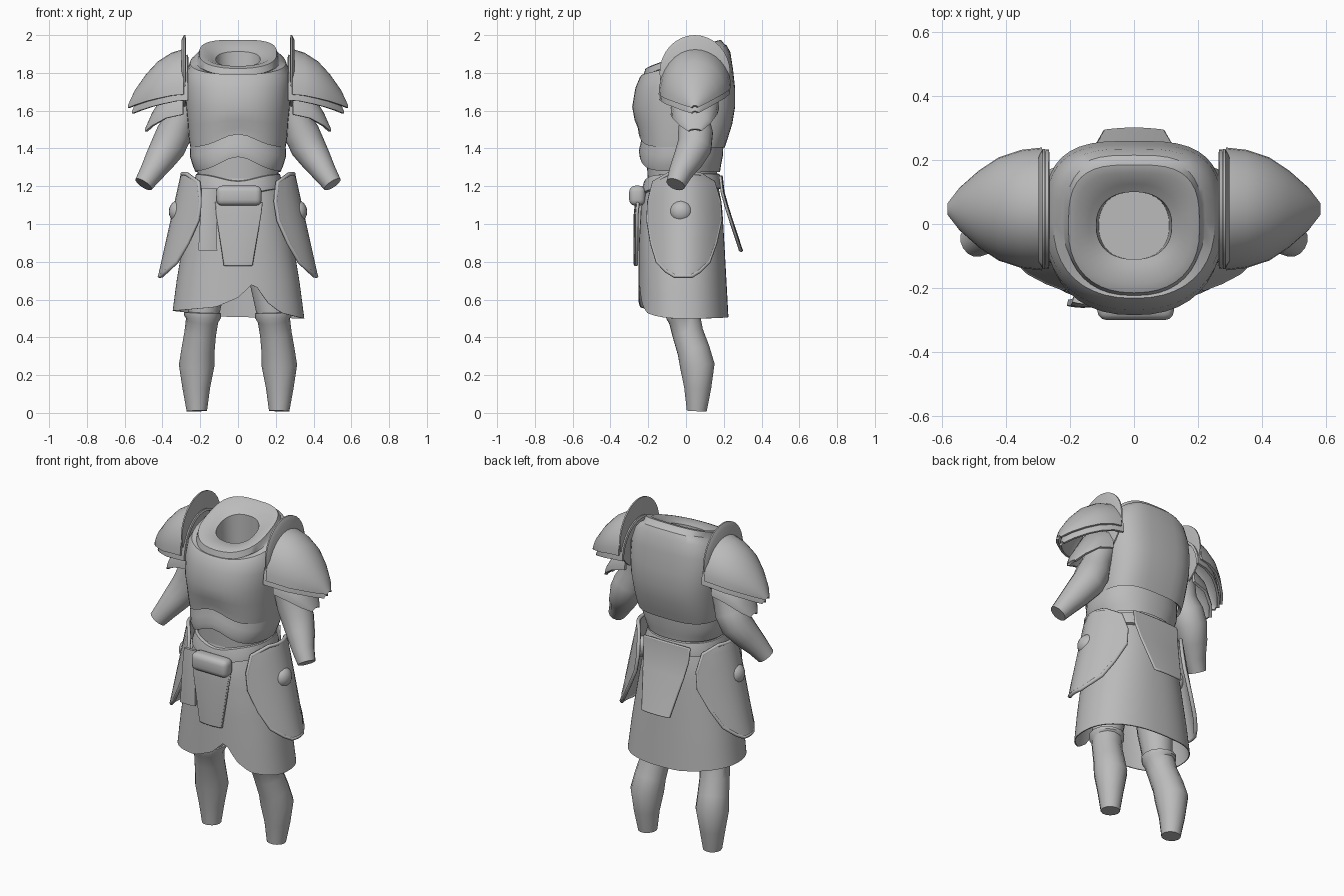
import bpy, bmesh, math
from mathutils import Vector

if "Cube" in bpy.data.objects:
    bpy.data.objects.remove(bpy.data.objects["Cube"])

grey = bpy.data.materials.new("plain_grey")
grey.diffuse_color = (0.5, 0.5, 0.5, 1)
grey.use_nodes = True
grey.node_tree.nodes["Principled BSDF"].inputs["Base Color"].default_value = grey.diffuse_color


def lerp(table, t):
    """Piecewise linear lookup in a list of rising (t, value) pairs."""
    for (a, va), (b, vb) in zip(table, table[1:]):
        if t <= b:
            f = max(0, (t - a) / (b - a))
            return va + (vb - va) * f
    return table[-1][1]


def finish(obj, angle=40):
    obj.data.materials.append(grey)
    bpy.ops.object.select_all(action='DESELECT')
    obj.select_set(True)
    bpy.context.view_layer.objects.active = obj
    for m in list(obj.modifiers):
        bpy.ops.object.modifier_apply(modifier=m.name)
    bpy.ops.object.shade_smooth_by_angle(angle=math.radians(angle))


def surface(name, rows, closed=False, caps=(False, False), thick=0, angle=40):
    """Skin a list of point rows; optionally closed around, capped, thickened."""
    bm = bmesh.new()
    vs = [[bm.verts.new(p) for p in r] for r in rows]
    n = len(rows[0])
    for a, b in zip(vs, vs[1:]):
        for i in range(n if closed else n - 1):
            j = (i + 1) % n
            bm.faces.new((a[i], a[j], b[j], b[i]))
    for on, r in zip(caps, (vs[0], vs[-1])):
        if on:
            bm.faces.new(r)
    bmesh.ops.recalc_face_normals(bm, faces=bm.faces)
    me = bpy.data.meshes.new(name)
    bm.to_mesh(me)
    bm.free()
    obj = bpy.data.objects.new(name, me)
    bpy.context.collection.objects.link(obj)
    if thick:
        m = obj.modifiers.new("thickness", 'SOLIDIFY')
        m.thickness, m.offset = thick, 0
    finish(obj, angle)
    return obj


def ring(z, w, yf, yb, tilt=0, arch=0, n=40, pb=2.3):
    """Rounded body section; arch lifts the middle of the front, pb squares the back."""
    pts = []
    for i in range(n):
        a = math.tau * i / n
        c, s = math.cos(a), math.sin(a)
        p = pb if s > 0 else 2.3
        x = w * math.copysign(abs(c) ** (2 / p), c)
        y = (yf + yb) / 2 + (yb - yf) / 2 * math.copysign(abs(s) ** (2 / p), s)
        lift = arch * math.exp(-(x / 0.13) ** 2) if s < 0 else 0
        pts.append((x, y, z + tilt * y + lift))
    return pts


def limb(name, stations, side, n=14):
    """Tube through (x, y, z, radius) stations, cut square to its path."""
    cs = [Vector((side * x, y, z)) for x, y, z, r in stations]
    rows = []
    for i, c in enumerate(cs):
        d = (cs[min(i + 1, len(cs) - 1)] - cs[max(i - 1, 0)]).normalized()
        u = d.cross(Vector((0, 1, 0))).normalized()
        v = d.cross(u)
        r = stations[i][3]
        rows.append([c + r * (u * math.cos(math.tau * k / n) + v * math.sin(math.tau * k / n))
                     for k in range(n)])
    surface(name, rows, True, (True, True))


def rim(name, rows, r):
    """Rounded edging around an open grid of points."""
    path = rows[0] + [q[-1] for q in rows[1:]] + rows[-1][-2::-1] + [q[0] for q in rows[-2:0:-1]]
    cu = bpy.data.curves.new(name, 'CURVE')
    cu.dimensions, cu.bevel_depth, cu.bevel_resolution = '3D', r, 1
    sp = cu.splines.new('POLY')
    sp.points.add(len(path) - 1)
    for q, p in zip(sp.points, path):
        q.co = (*p, 1)
    sp.use_cyclic_u = True
    cu.materials.append(grey)
    bpy.context.collection.objects.link(bpy.data.objects.new(name, cu))


# torso: undershirt, belly plate, breastplate with tilted collar and neck hole
surface("undershirt", [ring(1.18, .21, -.2, .165), ring(1.28, .215, -.205, .165),
                       ring(1.45, .235, -.215, .19)], True, (True, True))
surface("belly_plate", [ring(1.285, .215, -.215, .17, 0, .08), ring(1.275, .225, -.245, .18, 0, .08),
                        ring(1.31, .24, -.25, .185, 0, .08), ring(1.36, .255, -.24, .195, 0, .07),
                        ring(1.45, .25, -.23, .2, 0, .05)], True)
breast = [
    (1.42, .235, -.22, .19, 0, .07), (1.405, .252, -.25, .205, 0, .07),
    (1.45, .26, -.255, .22, 0, .06), (1.53, .265, -.272, .245, 0, .02),
    (1.62, .275, -.285, .26), (1.72, .28, -.268, .26),
    (1.80, .275, -.245, .248, .1), (1.85, .252, -.232, .235, .25),
    (1.865, .222, -.205, .215, .38), (1.872, .214, -.225, .205, .38),
    (1.905, .205, -.215, .185, .38), (1.908, .18, -.188, .16, .38),
    (1.885, .14, -.13, .125, .38), (1.875, .118, -.11, .1, .38),
    (1.72, .11, -.11, .1)]
surface("breastplate", [ring(*r, pb=2.3 if i > 11 else 3.2) for i, r in enumerate(breast)],
        True, (False, True))

# belt dips at the front
surface("belt", [ring(z, w, -w, w - .045, 0, -.04) for z, w in
                 ((1.27, .2), (1.265, .222), (1.22, .235), (1.19, .238), (1.185, .22))], True)

# wrapped skirt with a notched front hem
front_hem = [(-.35, .54), (-.12, .56), (0, .61), (.09, .69), (.16, .585), (.23, .53), (.345, .5)]
back_hem = [(-.35, .54), (-.1, .51), (.345, .5)]
width = [(.5, .348), (.7, .322), (.9, .288), (1.1, .25), (1.24, .215)]
fronts = [(.5, -.25), (.9, -.246), (1.1, -.235), (1.24, -.2)]
backs = [(.5, .222), (.9, .2), (1.1, .188), (1.24, .16)]
base = ring(0, .348, -.25, .222, n=72)
skirt = []
for k in range(13):
    row = []
    for i, (bx, by, _) in enumerate(base):
        hem = lerp(front_hem if by < -.014 else back_hem, bx)
        z = 1.24 + (hem - 1.24) * k / 12
        row.append(ring(z, lerp(width, z), lerp(fronts, z), lerp(backs, z), n=72)[i])
    skirt.append(row)
surface("skirt", skirt, True, thick=.006)


# hanging plates: rows of (z, left, right, y)
def hanging(name, spec, thick, edge=0, bow=0):
    rows = [[(a + (b - a) * k / 6, y + bow * (k / 3 - 1) ** 2, z) for k in range(7)]
            for z, a, b, y in spec]
    surface(name, rows, thick=thick)
    if edge:
        rim(name + "_rim", rows, edge)


hanging("front_tabard", [(1.11, -.115, .125, -.262), (1.05, -.108, .115, -.268),
                         (.785, -.07, .072, -.268)], .018, .008, .008)
hanging("side_strap", [(1.19, -.19, -.115, -.24), (1.08, -.195, -.115, -.25),
                       (.86, -.208, -.112, -.252)], .02, 0, .006)
hanging("back_plate", [(1.25, -.15, .15, .188), (1.17, -.145, .145, .197), (1.08, -.13, .13, .222),
                       (.86, -.09, .09, .294)], .014, .008, -.006)

# belt pouch
bpy.ops.mesh.primitive_cube_add(size=1, location=(.005, -.258, 1.15))
pouch = bpy.context.object
pouch.name = "belt_pouch"
pouch.scale = (.24, .085, .105)
bpy.ops.object.transform_apply(location=False)
bev = pouch.modifiers.new("soft", 'BEVEL')
bev.width, bev.segments = .03, 3
finish(pouch, 60)

tasset = [(.725, -.06, .03), (.75, -.1, .07), (.8, -.15, .12), (.9, -.18, .155), (1.02, -.2, .182),
          (1.12, -.195, .175), (1.22, -.17, .145), (1.265, -.09, .07)]
# pauldron rows: x, ridge height, half width, drop to the edge
dome = [(.287, 1.92, .185, .235), (.35, 1.9, .178, .22), (.42, 1.855, .155, .19), (.48, 1.79, .115, .14),
        (.54, 1.705, .062, .075), (.577, 1.625, .014, .01)]
lame = [(.29, 1.76, .12, .18), (.38, 1.7, .112, .14), (.45, 1.58, .075, .06), (.485, 1.5, .03, .01)]


def shell(name, spec, side, thick, dx=0, dz=0, shrink=1):
    """Half dome whose rear edge sits a little higher than its front edge."""
    rows = []
    for x, z, w, d in spec:
        angs = [math.pi * (k / 16 - .5) for k in range(17)]
        rows.append([(side * (x - dx), .047 + w * shrink * math.sin(a),
                      z - dz - d * (1 - math.cos(a)) * (1 if a < 0 else .85)) for a in angs])
    surface(name, rows, thick=thick)


for side, tag in ((1, "left"), (-1, "right")):
    # shoulder armour: upright flange, two dome layers, lower lame
    shell(tag + "_pauldron", dome, side, .014)
    shell(tag + "_pauldron_under", dome, side, .014, .022, .03, .97)
    shell(tag + "_shoulder_lame", lame, side, .016)
    flange = []
    for x, r in ((.276, .9), (.278, 1), (.286, 1), (.298, .88)):
        flange.append([(side * x, .047 + .187 * r * math.cos(math.tau * k / 32),
                        1.8 + .2 * r * math.sin(math.tau * k / 32)) for k in range(32)])
    surface(tag + "_shoulder_flange", flange, True, (True, True))

    # arm
    limb(tag + "_arm", [(.25, .05, 1.78, .09), (.28, .05, 1.66, .09), (.31, .045, 1.55, .082),
                        (.338, .05, 1.48, .094), (.37, .045, 1.41, .093), (.415, .01, 1.34, .08),
                        (.46, -.03, 1.27, .063), (.5, -.055, 1.21, .051)], side)

    # leg with boot cuff
    limb(tag + "_thigh", [(.15, -.01, .85, .11), (.165, -.015, .68, .1), (.185, -.015, .5, .08)], side)
    limb(tag + "_boot", [(.187, -.01, .535, .07), (.187, -.01, .53, .098), (.188, -.009, .508, .097),
                         (.19, -.006, .49, .086), (.2, .01, .42, .084), (.212, .04, .33, .088),
                         (.219, .06, .25, .094), (.221, .062, .13, .073), (.218, .057, .01, .054)], side)

    # curved hip plate with raised rim and round boss
    rows = []
    for z, a, b in tasset:
        ys = [a + (b - a) * k / 10 for k in range(11)]
        cx = .415 - (z - .725) * .222
        rows.append([Vector((side * (cx - .15 * ((y + .01) / .2) ** 2), y, z)) for y in ys])
    surface(tag + "_hip_plate", rows, thick=.016)
    rim(tag + "_hip_plate_rim", rows, .011)
    bpy.ops.mesh.primitive_uv_sphere_add(segments=20, ring_count=12, radius=.06,
                                         location=(side * .315, -.025, 1.065))
    boss = bpy.context.object
    boss.name = tag + "_hip_boss"
    boss.scale = (.85, 1, 1)
    finish(boss)
